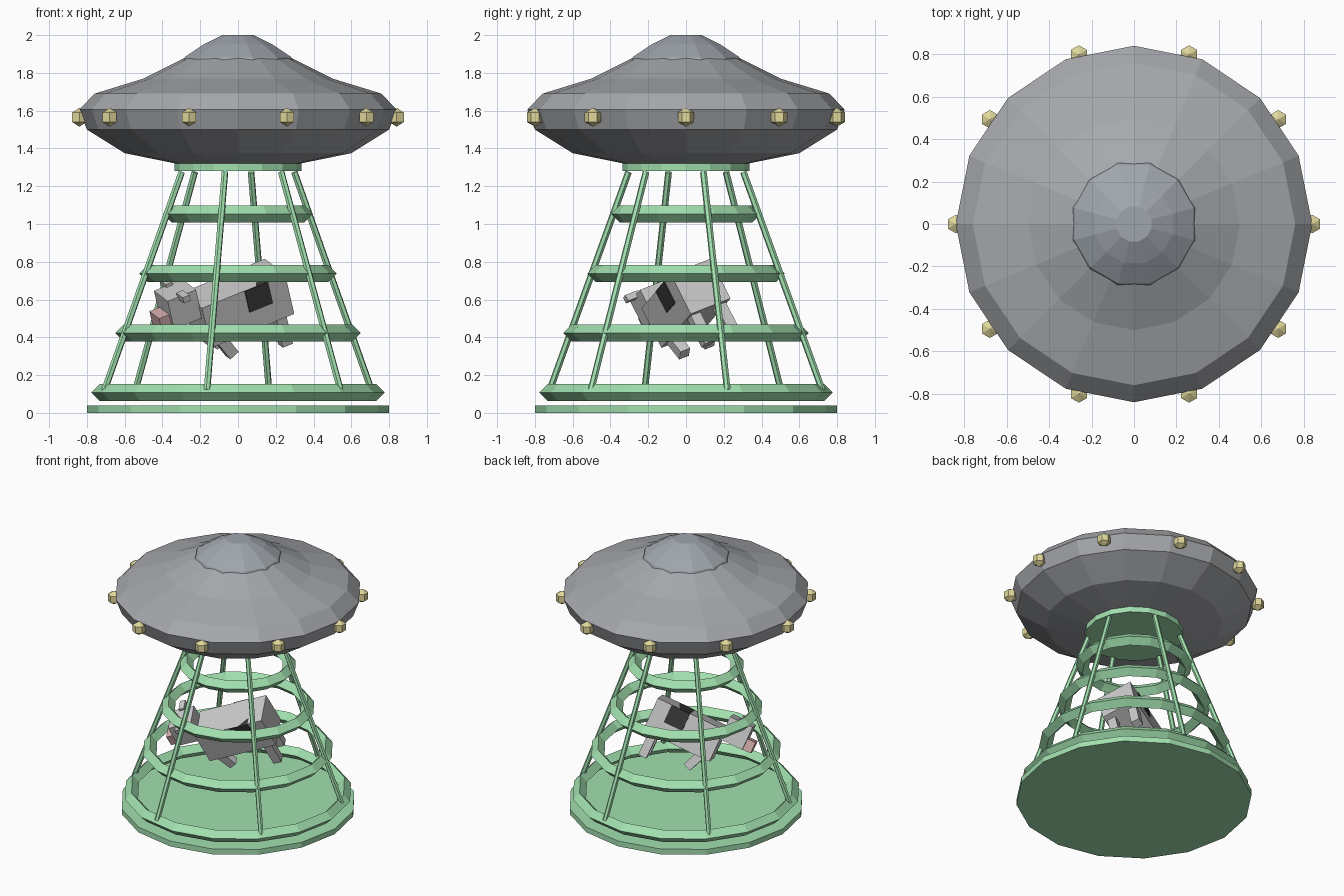
import bpy, bmesh
from math import sin, cos, pi, radians
from mathutils import Matrix, Vector

if "Cube" in bpy.data.objects:
    bpy.data.objects.remove(bpy.data.objects["Cube"])


def mat(name, r, g, b):
    m = bpy.data.materials.new(name)
    m.diffuse_color = (r, g, b, 1)
    m.use_nodes = True
    m.node_tree.nodes["Principled BSDF"].inputs["Base Color"].default_value = m.diffuse_color
    return m


GREEN = mat("beam_green", 0.36, 0.75, 0.43)
HULL = mat("hull_grey", 0.38, 0.39, 0.41)
GLASS = mat("dome_grey", 0.35, 0.38, 0.42)
LAMP = mat("lamp_yellow", 0.75, 0.68, 0.33)
HIDE = mat("hide_grey", 0.65, 0.63, 0.62)
DARK = mat("spot_dark", 0.04, 0.04, 0.04)
PINK = mat("snout_pink", 0.68, 0.42, 0.42)


def finish(name, bm, material, matrix=Matrix()):
    bmesh.ops.recalc_face_normals(bm, faces=bm.faces)
    me = bpy.data.meshes.new(name)
    bm.to_mesh(me)
    bm.free()
    me.materials.append(material)
    ob = bpy.data.objects.new(name, me)
    ob.matrix_world = matrix
    bpy.context.collection.objects.link(ob)
    return ob


def lathe(name, profile, sides, material, start=0.0, closed=False, loc=(0, 0, 0)):
    """Spin (radius, z) points; closed makes a ring, otherwise ends are capped."""
    bm = bmesh.new()
    rings = []
    for r, z in profile:
        angles = [start + 2 * pi * i / sides for i in range(sides)]
        rings.append([bm.verts.new((r * cos(a), r * sin(a), z)) for a in angles])
    pairs = list(zip(rings, rings[1:]))
    if closed:
        pairs.append((rings[-1], rings[0]))
    else:
        bm.faces.new(rings[0])
        bm.faces.new(rings[-1])
    for a, b in pairs:
        for i in range(sides):
            j = (i + 1) % sides
            bm.faces.new((a[i], a[j], b[j], b[i]))
    return finish(name, bm, material, Matrix.Translation(loc))


def rod(name, p, q, radius, sides, material):
    p, q = Vector(p), Vector(q)
    bm = bmesh.new()
    bmesh.ops.create_cone(bm, cap_ends=True, segments=sides, radius1=radius,
                          radius2=radius, depth=(q - p).length)
    rot = (q - p).to_track_quat('Z', 'Y').to_matrix().to_4x4()
    return finish(name, bm, material, Matrix.Translation((p + q) / 2) @ rot)


# Saucer hull and dome
lathe("saucer_hull", [(0.33, 1.32), (0.6, 1.375), (0.8, 1.5), (0.84, 1.605),
                      (0.76, 1.69), (0.5, 1.77), (0.28, 1.88)], 16, HULL)
lathe("saucer_dome", [(0.3, 1.865), (0.29, 1.885), (0.19, 1.95), (0.085, 2.0)],
      12, GLASS, radians(15))

# Rim lamps
for i in range(10):
    a = 2 * pi * i / 10
    bm = bmesh.new()
    bmesh.ops.create_uvsphere(bm, u_segments=6, v_segments=3, radius=0.05)
    bmesh.ops.rotate(bm, verts=bm.verts, matrix=Matrix.Rotation(pi / 6, 3, 'Z')
                     if max(v.co.x for v in bm.verts) > 0.04 else Matrix.Identity(3))
    finish(f"rim_lamp_{i + 1}", bm, LAMP,
           Matrix.Translation((0.84 * cos(a), 0.84 * sin(a), 1.565)))

# Beam cage: base, collar, diamond-section hoops and struts
lathe("beam_base", [(0.8, 0), (0.8, 0.04)], 16, GREEN)
lathe("beam_collar", [(0.335, 1.28), (0.335, 1.32)], 16, GREEN)
for i in range(4):
    r, z, t = 0.733 - 0.127 * i, 0.108 + 0.315 * i, 0.045
    lathe(f"beam_hoop_{i + 1}", [(r + t, z), (r, z + t), (r - t, z), (r, z - t)],
          16, GREEN, closed=True)
for i in range(6):
    a = 0.3 + i * pi / 3
    rod(f"beam_strut_{i + 1}", (0.74 * cos(a), 0.74 * sin(a), 0.12),
        (0.312 * cos(a), 0.312 * sin(a), 1.275), 0.018, 6, GREEN)

# Floating cow: local x = toward tail, y = width, z = up
tail = Vector((0.88, 0.31, 0.36)).normalized()
side = Vector((-0.455, 0.83, 0.316))
side = (side - tail * side.dot(tail)).normalized()
up = tail.cross(side)
COW = Matrix.Translation((0, 0, 0.58)) @ Matrix((tail, side, up)).transposed().to_4x4()


def cow_box(name, loc, size, material=HIDE, swing=0.0):
    bm = bmesh.new()
    bmesh.ops.create_cube(bm, size=1)
    bmesh.ops.scale(bm, vec=size, verts=bm.verts)
    finish(name, bm, material,
           COW @ Matrix.Translation(loc) @ Matrix.Rotation(swing, 4, 'Y'))


cow_box("cow_body", (0, 0, 0), (0.5, 0.25, 0.24))
cow_box("cow_spot", (0.075, 0, 0.055), (0.14, 0.262, 0.13), DARK)
cow_box("cow_head", (-0.33, 0, 0.13), (0.17, 0.17, 0.17))
cow_box("cow_snout", (-0.44, 0, 0.085), (0.07, 0.12, 0.08), PINK)
for s, label in ((-1, "left"), (1, "right")):
    cow_box(f"cow_ear_{label}", (-0.33, s * 0.105, 0.215), (0.04, 0.08, 0.035))
    cow_box(f"cow_front_leg_{label}", (-0.155, s * 0.08, -0.155),
            (0.06, 0.06, 0.15), HIDE, -0.4)
    cow_box(f"cow_back_leg_{label}", (0.18, s * 0.08, -0.195), (0.06, 0.06, 0.19))
